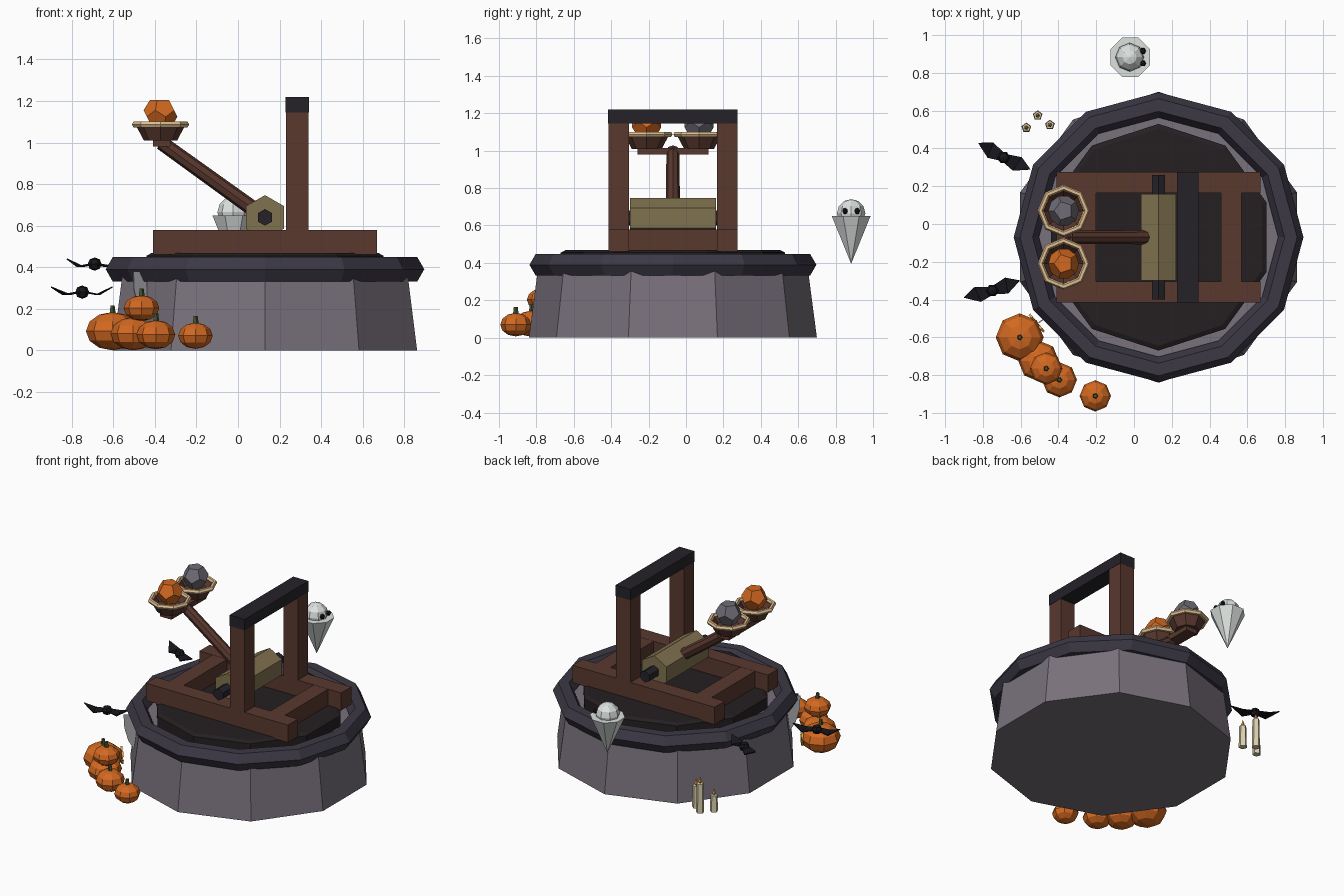
import bpy, bmesh
from math import sin, cos, pi, radians
from mathutils import Vector, Matrix

if "Cube" in bpy.data.objects:
    bpy.data.objects.remove(bpy.data.objects["Cube"])

CX, CY = 0.13, -0.07


def mat(name, r, g, b):
    m = bpy.data.materials.new(name)
    m.diffuse_color = (r, g, b, 1)
    m.use_nodes = True
    m.node_tree.nodes["Principled BSDF"].inputs["Base Color"].default_value = m.diffuse_color
    return m


STONE = mat("stone", 0.19, 0.165, 0.2)
RIM = mat("dark_stone", 0.045, 0.04, 0.06)
DECK = mat("deck", 0.018, 0.014, 0.016)
WOOD = mat("wood", 0.1, 0.04, 0.028)
IRON = mat("iron", 0.018, 0.016, 0.022)
ROPE = mat("rope", 0.22, 0.17, 0.08)
CRUST = mat("crust", 0.75, 0.52, 0.28)
ORANGE = mat("orange", 0.65, 0.14, 0.015)
GREEN = mat("stem_green", 0.06, 0.09, 0.03)
GREY = mat("rock", 0.16, 0.15, 0.18)
GHOST = mat("pale", 0.72, 0.76, 0.74)
WAX = mat("wax", 0.7, 0.62, 0.42)
FLAME = mat("flame", 0.9, 0.45, 0.06)
BLACK = mat("black", 0.008, 0.008, 0.012)
WEB = mat("web", 0.4, 0.4, 0.42)


def finish(name, bm, m, matrix=None):
    bmesh.ops.remove_doubles(bm, verts=bm.verts, dist=1e-5)
    bmesh.ops.recalc_face_normals(bm, faces=bm.faces)
    me = bpy.data.meshes.new(name)
    bm.to_mesh(me)
    bm.free()
    ob = bpy.data.objects.new(name, me)
    me.materials.append(m)
    if matrix:
        ob.matrix_world = matrix
    bpy.context.collection.objects.link(ob)
    return ob


def lathe(name, prof, n, m, loc=(0, 0, 0), phase=0, ring=False, rot=None):
    """Revolve (radius, z) points around z with n flat sides."""
    bm = bmesh.new()
    rows = []
    for r, z in prof:
        if r == 0:
            rows.append([bm.verts.new((0, 0, z))] * n)
        else:
            rows.append([bm.verts.new((r * cos(phase + 2 * pi * i / n), r * sin(phase + 2 * pi * i / n), z))
                         for i in range(n)])
    pairs = list(zip(rows, rows[1:])) + ([(rows[-1], rows[0])] if ring else [])
    for a, b in pairs:
        for i in range(n):
            j = (i + 1) % n
            vs = list(dict.fromkeys([a[i], a[j], b[j], b[i]]))
            if len(vs) > 2:
                bm.faces.new(vs)
    if not ring:
        for end, p in ((rows[0], prof[0]), (rows[-1], prof[-1])):
            if p[0] > 0:
                bm.faces.new(end)
    return finish(name, bm, m, Matrix.Translation(loc) @ (rot or Matrix()))


def torus(name, R, r, n, k, m, loc):
    prof = [(R + r * cos(2 * pi * i / k), r * sin(2 * pi * i / k)) for i in range(k)]
    return lathe(name, prof, n, m, loc, ring=True)


def sphere(name, r, h, n, k, m, loc):
    prof = [(r * sin(pi * i / k) if 0 < i < k else 0, -h * cos(pi * i / k)) for i in range(k + 1)]
    return lathe(name, prof, n, m, loc)


def box(name, x0, x1, y0, y1, z0, z1, m):
    bm = bmesh.new()
    bmesh.ops.create_cube(bm, size=1)
    bmesh.ops.scale(bm, vec=(x1 - x0, y1 - y0, z1 - z0), verts=bm.verts)
    return finish(name, bm, m, Matrix.Translation(((x0 + x1) / 2, (y0 + y1) / 2, (z0 + z1) / 2)))


def slab(name, polys, thick, m, matrix):
    bm = bmesh.new()
    for p in polys:
        bm.faces.new([bm.verts.new(v) for v in p])
    ob = finish(name, bm, m, matrix)
    s = ob.modifiers.new("thickness", "SOLIDIFY")
    s.thickness, s.offset = thick, 0
    return ob


def rod(name, p, q, r0, r1, n, m):
    p, q = Vector(p), Vector(q)
    d = q - p
    return lathe(name, [(r0, 0), (r1, d.length)], n, m, p, rot=d.to_track_quat('Z', 'Y').to_matrix().to_4x4())


# Stone base, rim and deck
lathe("stone_base", [(0.77, 0), (0.72, 0.38)], 10, STONE, (CX, CY, 0), pi / 2)
torus("base_rim", 0.70, 0.067, 12, 6, RIM, (CX, CY, 0.39))
lathe("deck", [(0.6, 0.37), (0.6, 0.455), (0.575, 0.468)], 10, DECK, (CX, CY, 0), pi / 2)

# Timber frame
for s, side in ((-1, "front"), (1, "back")):
    y = CY + s * 0.29
    box(side + "_beam", -0.41, 0.67, y - 0.055, y + 0.055, 0.46, 0.58, WOOD)
    box(side + "_post", 0.23, 0.34, y - 0.055, y + 0.055, 0.5, 1.145, WOOD)
for s, side in ((-1, "left"), (1, "right")):
    x = CX + s * 0.385
    box(side + "_cross_beam", x - 0.055, x + 0.055, CY - 0.24, CY + 0.24, 0.46, 0.579, WOOD)
box("top_crossbar", 0.228, 0.342, CY - 0.346, CY + 0.346, 1.145, 1.22, IRON)

# Drum, axle and throwing arm
lie = Matrix.Rotation(pi / 2, 4, 'X')
lathe("drum", [(0.107, -0.23), (0.107, 0.23)], 6, ROPE, (CX, CY, 0.64), pi / 2, rot=lie)
lathe("axle", [(0.04, -0.33), (0.04, 0.33)], 6, IRON, (CX, CY, 0.64), pi / 2, rot=lie)
rod("arm", (CX, CY, 0.64), (-0.37, CY, 1.0), 0.038, 0.035, 8, WOOD)
box("arm_bar", -0.41, -0.325, CY - 0.19, CY + 0.19, 0.98, 1.015, WOOD)

# Bowls with faceted balls
for y, m, side in ((CY - 0.14, ORANGE, "front"), (CY + 0.14, GREY, "back")):
    lathe(side + "_bowl", [(0.08, 1.01), (0.12, 1.085), (0.105, 1.085), (0.08, 1.05)], 8, WOOD, (-0.373, y, 0))
    torus(side + "_bowl_rim", 0.122, 0.016, 8, 6, CRUST, (-0.373, y, 1.087))
    ico = bmesh.new()
    bmesh.ops.create_icosphere(ico, subdivisions=1, radius=1)
    centres = [f.calc_center_median().normalized() * 0.083 for f in ico.faces]
    ico.free()
    bm = bmesh.new()
    hull = bmesh.ops.convex_hull(bm, input=[bm.verts.new(c) for c in centres])
    bmesh.ops.dissolve_limit(bm, angle_limit=0.05, verts=bm.verts, edges=bm.edges)
    finish(side + "_ball", bm, m, Matrix.Translation((-0.373, y, 1.14)))

# Pumpkin pile: x, y, z centre, radius, half height
for i, (x, y, z, r, h) in enumerate([(-0.605, -0.6, 0.092, 0.127, 0.092), (-0.505, -0.725, 0.08, 0.108, 0.08),
                                     (-0.395, -0.825, 0.075, 0.093, 0.07), (-0.205, -0.91, 0.07, 0.083, 0.063),
                                     (-0.465, -0.765, 0.203, 0.086, 0.062)]):
    sphere(f"pumpkin_{i}", r, h, 8, 6, ORANGE, (x, y, z))
    lathe(f"pumpkin_stem_{i}", [(0.016, -0.01), (0.011, 0.032)], 5, GREEN, (x, y, z + h))

# Carved face on the big pumpkin, turned to the base
face = Matrix.Translation((-0.605, -0.6, 0.092)) @ Matrix.Rotation(radians(40), 4, 'Z')
D = 0.117
slab("carved_face", [[(D, -0.06, 0.02), (D, -0.02, 0.02), (D, -0.04, 0.05)],
                     [(D, 0.06, 0.02), (D, 0.02, 0.02), (D, 0.04, 0.05)],
                     [(D, -0.06, 0), (D, -0.03, -0.015), (D, 0, -0.005), (D, 0.03, -0.015),
                      (D, 0.06, 0), (D, 0.03, -0.04), (D, -0.03, -0.04)]], 0.012, FLAME, face)

# Small web panel under the rim
slab("web", [[(0.7, 0, 0.38), (0.7, 0, 0.12), (0.75, 0, 0.2), (0.775, 0, 0.29), (0.78, 0, 0.38)]], 0.006, WEB,
     Matrix.Translation((CX, CY, 0)) @ Matrix.Rotation(radians(215.5), 4, 'Z'))

# Candles
for i, (x, y, h) in enumerate([(-0.57, 0.51, 0.11), (-0.51, 0.575, 0.2), (-0.445, 0.525, 0.15)]):
    lathe(f"candle_{i}", [(0.027, 0), (0.023, h)], 5, WAX, (x, y, 0), pi / 2)
    lathe(f"candle_flame_{i}", [(0, h - 0.005), (0.012, h + 0.012), (0, h + 0.045)], 5, FLAME, (x, y, 0))

# Floating ghost
G = (-0.02, 0.883, 0)
lathe("ghost_body", [(0, 0.395), (0.112, 0.65)], 8, GHOST, G, pi / 8)
sphere("ghost_head", 0.076, 0.076, 8, 6, GHOST, (G[0] - 0.003, G[1], 0.665))
for s in (-1, 1):
    sphere(f"ghost_eye_{s}", 0.017, 0.017, 6, 4, BLACK, (G[0] + 0.067, G[1] + s * 0.033, 0.677))

# Bats
for i, (x, y, z, a) in enumerate([(-0.69, 0.352, 0.415, -27), (-0.75, -0.352, 0.28, 17)]):
    M = Matrix.Translation((x, y, z)) @ Matrix.Rotation(radians(a), 4, 'Z')
    sphere(f"bat_body_{i}", 0.034, 0.032, 6, 4, BLACK, (x, y, z))
    for s in (-1, 1):
        tri = [[(s * 0.015, 0.025, 0), (s * 0.085, 0.045, -0.012), (s * 0.075, -0.04, -0.012), (s * 0.015, -0.025, 0)],
               [(s * 0.085, 0.045, -0.012), (s * 0.155, 0.008, 0.025), (s * 0.075, -0.04, -0.012)]]
        slab(f"bat_wing_{i}_{s}", tri, 0.006, BLACK, M)
